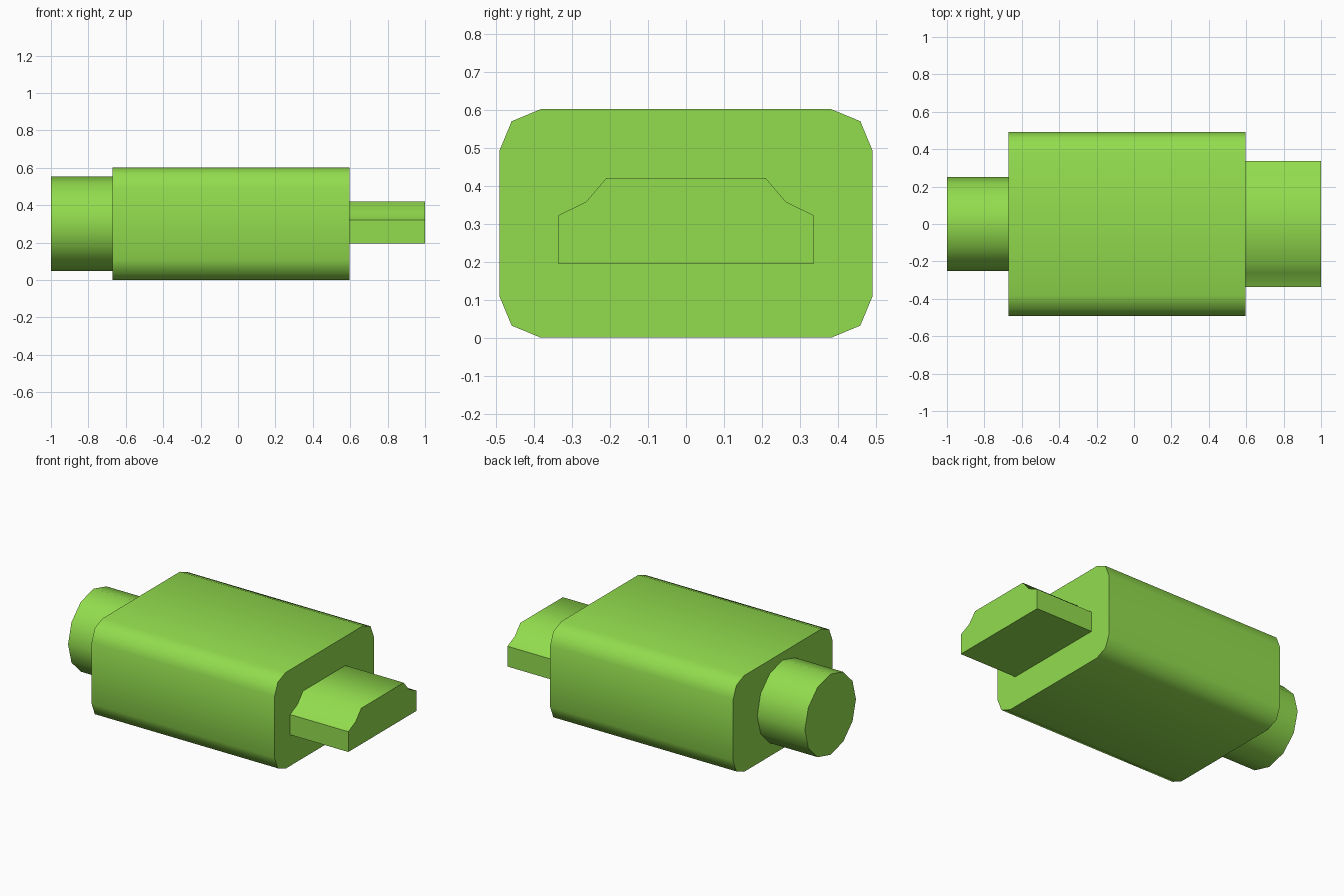
import bpy, bmesh, math

if "Cube" in bpy.data.objects:
    bpy.data.objects.remove(bpy.data.objects["Cube"])

green = bpy.data.materials.new("lime green")
green.diffuse_color = (0.29, 0.72, 0.076, 1)
green.use_nodes = True
green.node_tree.nodes["Principled BSDF"].inputs["Base Color"].default_value = green.diffuse_color

CZ = 0.301  # height of the long axis


def extrude_x(name, profile, x0, x1):
    """Extrude a counter-clockwise (y, z) profile along x, smooth with sharp rims."""
    bm = bmesh.new()
    start = [bm.verts.new((x0, y, z)) for y, z in profile]
    end = [bm.verts.new((x1, y, z)) for y, z in profile]
    n = len(profile)
    for i in range(n):
        j = (i + 1) % n
        bm.faces.new((start[i], start[j], end[j], end[i]))
    bm.faces.new(start)
    bm.faces.new(end)
    bmesh.ops.recalc_face_normals(bm, faces=bm.faces)
    mesh = bpy.data.meshes.new(name)
    bm.to_mesh(mesh)
    bm.free()
    mesh.materials.append(green)
    ob = bpy.data.objects.new(name, mesh)
    bpy.context.collection.objects.link(ob)
    bpy.ops.object.select_all(action='DESELECT')
    ob.select_set(True)
    bpy.context.view_layer.objects.active = ob
    bpy.ops.object.shade_smooth_by_angle(angle=math.radians(55))
    return ob


def rounded_rect(hw, hh, r, segments):
    """Rectangle with rounded corners centred on the long axis."""
    pts = []
    for k, (sy, sz) in enumerate(((1, 1), (-1, 1), (-1, -1), (1, -1))):
        for s in range(segments + 1):
            a = math.pi / 2 * (k + s / segments)
            pts.append((sy * (hw - r) + r * math.cos(a),
                        CZ + sz * (hh - r) + r * math.sin(a)))
    return pts


# Main body: rounded block
extrude_x("body", rounded_rect(0.491, CZ, 0.109, 2), -0.67, 0.597)

# Rear stub: twelve-sided cylinder
circle = [(0.2525 * math.cos(math.tau * i / 12),
           CZ + 0.2525 * math.sin(math.tau * i / 12)) for i in range(12)]
extrude_x("round_stub", circle, -1.0, -0.67)

# Front tongue: flat base with stepped shoulders, mirrored in y
half = [(0.337, 0.195), (0.337, 0.322), (0.263, 0.358), (0.21, 0.42)]
extrude_x("plug_tongue", half + [(-y, z) for y, z in reversed(half)], 0.597, 1.0)
